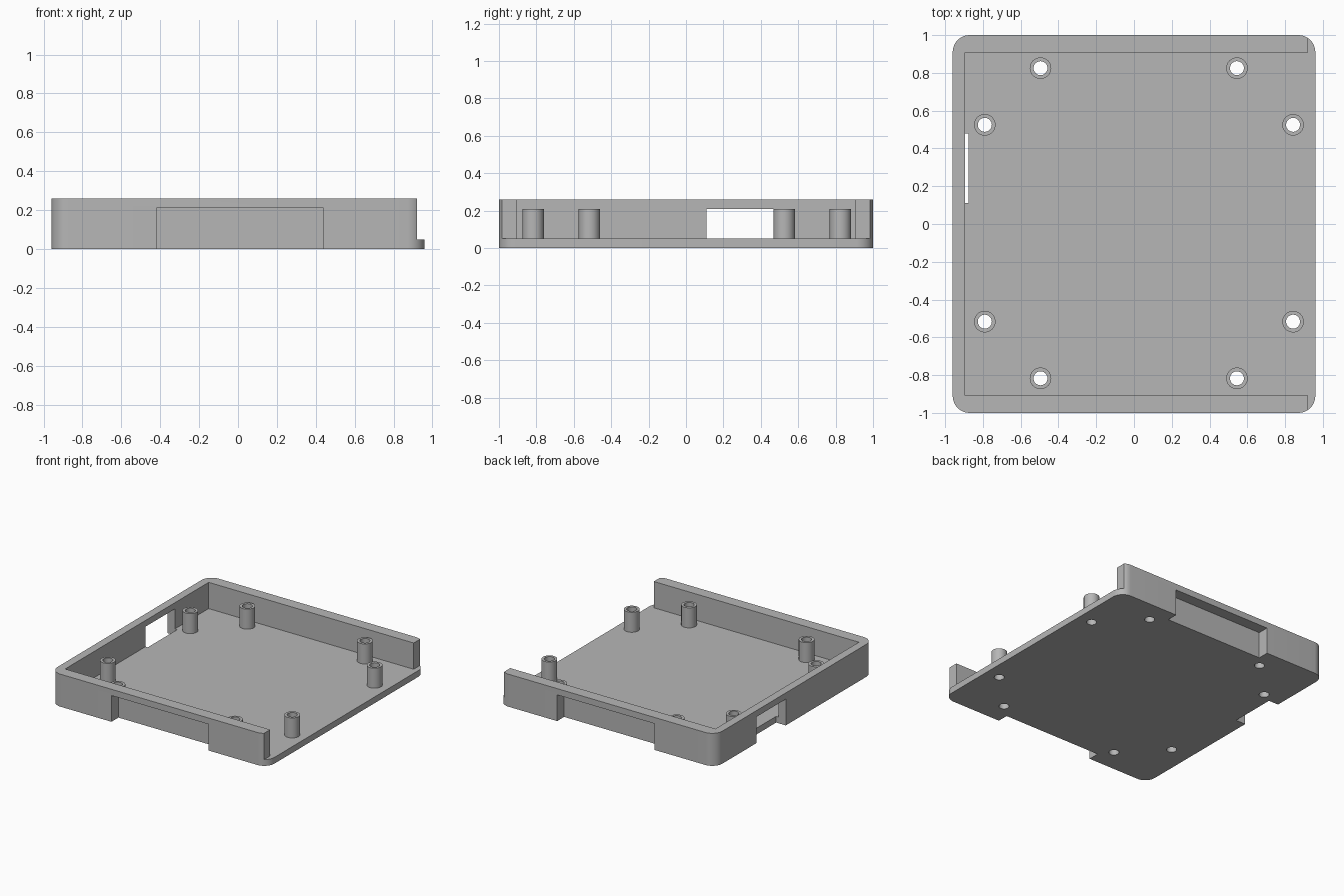
import bpy, bmesh
from math import cos, sin, pi, radians
from mathutils import Vector

cube = bpy.data.objects.get("Cube")
if cube:
    bpy.data.objects.remove(cube, do_unlink=True)

grey = bpy.data.materials.new("plain grey")
grey.use_nodes = True
grey.diffuse_color = (0.47, 0.47, 0.47, 1)
grey.node_tree.nodes["Principled BSDF"].inputs["Base Color"].default_value = grey.diffuse_color

FLOOR, POST_TOP, RIM = 0.05, 0.21, 0.26
HALF_X, HALF_Y, CORNER = 0.96, 1.0, 0.09
BORE, POST = 0.037, 0.057


def finish(name, bm):
    """Turn a bmesh into a grey object in the scene."""
    bmesh.ops.recalc_face_normals(bm, faces=bm.faces)
    mesh = bpy.data.meshes.new(name)
    bm.to_mesh(mesh)
    bm.free()
    mesh.materials.append(grey)
    obj = bpy.data.objects.new(name, mesh)
    bpy.context.collection.objects.link(obj)
    return obj


def prism(name, outline, low, high):
    """Extrude a flat outline from one height to another."""
    bm = bmesh.new()
    face = bm.faces.new([bm.verts.new((x, y, low)) for x, y in outline])
    grown = bmesh.ops.extrude_face_region(bm, geom=[face])["geom"]
    verts = [v for v in grown if isinstance(v, bmesh.types.BMVert)]
    bmesh.ops.translate(bm, verts=verts, vec=(0, 0, high - low))
    return finish(name, bm)


def rectangle(x0, x1, y0, y1):
    return [(x0, y0), (x1, y0), (x1, y1), (x0, y1)]


def circle(x, y, r, n=32):
    return [(x + r * cos(2 * pi * i / n), y + r * sin(2 * pi * i / n)) for i in range(n)]


def smooth(obj):
    bpy.ops.object.select_all(action="DESELECT")
    obj.select_set(True)
    bpy.context.view_layer.objects.active = obj
    bpy.ops.object.shade_smooth_by_angle(angle=radians(30))


# Solid block with rounded vertical corners
outline = []
steps = 10
for k, (sx, sy) in enumerate([(1, 1), (-1, 1), (-1, -1), (1, -1)]):
    for i in range(steps + 1):
        a = (k + i / steps) * pi / 2
        outline.append((sx * (HALF_X - CORNER) + CORNER * cos(a),
                        sy * (HALF_Y - CORNER) + CORNER * sin(a)))
tray = prism("tray", outline, 0, RIM)

# Interior, open along the +x side with short wall ends
inner_y, end_x = 0.907, 0.92
side = [(-0.895, -inner_y), (end_x, -inner_y), (end_x, -2), (2, -2)]
hollow = side + [(x, -y) for x, y in reversed(side)]
cutters = [prism("interior_cutter", hollow, FLOOR, 1)]

# Port openings, cut through the walls and floor edge
for name, rect in [("front", rectangle(-0.42, 0.44, -2, -0.912)),
                   ("back", rectangle(-0.42, 0.44, 0.912, 2)),
                   ("side", rectangle(-2, -0.875, 0.11, 0.48))]:
    cutters.append(prism(name + "_port_cutter", rect, -1, POST_TOP))

# Hollow mounting posts with screw holes through the floor
for x, y in [(-0.495, 0.821), (0.545, 0.821), (-0.79, 0.521), (0.842, 0.521)]:
    for s, end in [(1, "back"), (-1, "front")]:
        cy = s * y + 0.004
        cutters.append(prism("screw_hole_cutter", circle(x, cy, BORE), -1, 0.1))
        bm = bmesh.new()
        profile = [(BORE, FLOOR), (BORE, POST_TOP), (POST, POST_TOP), (POST, FLOOR)]
        verts = [bm.verts.new((x + r, cy, z)) for r, z in profile]
        edges = [bm.edges.new(pair) for pair in zip(verts, verts[1:])]
        bmesh.ops.spin(bm, geom=verts + edges, cent=(x, cy, 0), axis=(0, 0, 1),
                       angle=2 * pi, steps=32, use_merge=True)
        bmesh.ops.remove_doubles(bm, verts=bm.verts, dist=0.0005)
        post = finish(end + "_post", bm)
        # The tube is open below, so make sure its top rim faces up
        rim = max(post.data.polygons, key=lambda p: p.center.z)
        if rim.normal.dot(Vector((0, 0, 1))) < 0:
            post.data.flip_normals()
        smooth(post)

# Apply all cuts to the tray, then drop the cutters
for cutter in cutters:
    mod = tray.modifiers.new(cutter.name, "BOOLEAN")
    mod.operation, mod.solver, mod.object = "DIFFERENCE", "EXACT", cutter
    cutter.hide_render = True
bpy.context.view_layer.update()
evaluated = tray.evaluated_get(bpy.context.evaluated_depsgraph_get())
cut_mesh = bpy.data.meshes.new_from_object(evaluated)
tray.modifiers.clear()
tray.data = cut_mesh
for cutter in cutters:
    bpy.data.objects.remove(cutter, do_unlink=True)
cut_mesh.materials.clear()
cut_mesh.materials.append(grey)
for face in cut_mesh.polygons:
    face.material_index = 0
smooth(tray)
